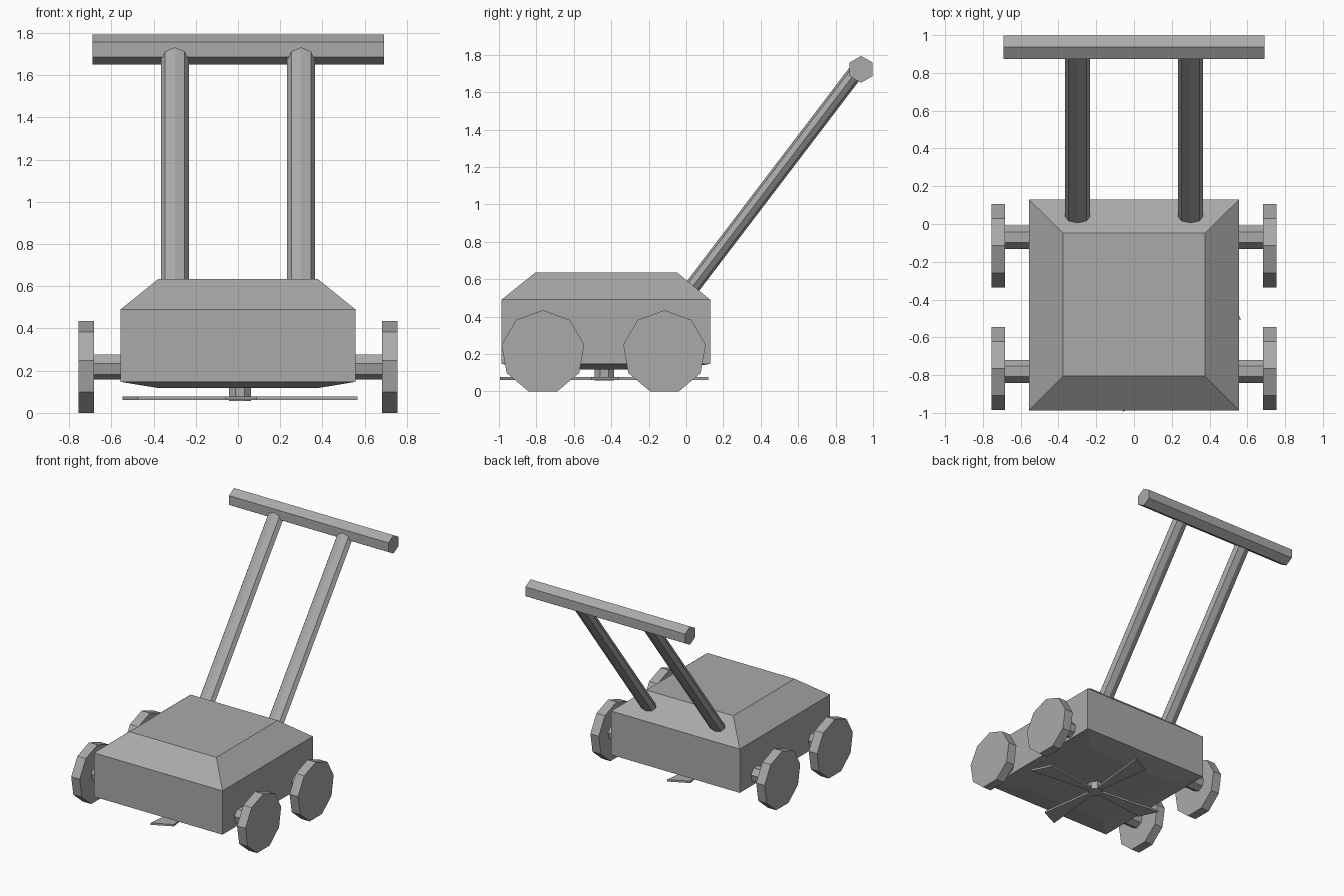
import bpy, bmesh
from math import sin, cos, pi
from mathutils import Vector, Matrix

default = bpy.data.objects.get("Cube")
if default:
    bpy.data.objects.remove(default, do_unlink=True)

grey = bpy.data.materials.new("plain grey")
grey.use_nodes = True
colour = (0.4, 0.4, 0.4, 1)
grey.diffuse_color = colour
grey.node_tree.nodes["Principled BSDF"].inputs["Base Color"].default_value = colour


def loft(name, rings):
    """Skin equal-sized rings of points into a closed flat-faced solid."""
    bm = bmesh.new()
    loops = [[bm.verts.new(p) for p in ring] for ring in rings]
    n = len(loops[0])
    for a, b in zip(loops, loops[1:]):
        for i in range(n):
            j = (i + 1) % n
            bm.faces.new((a[i], a[j], b[j], b[i]))
    bm.faces.new(loops[0])
    bm.faces.new(loops[-1])
    bmesh.ops.recalc_face_normals(bm, faces=bm.faces)
    mesh = bpy.data.meshes.new(name)
    bm.to_mesh(mesh)
    bm.free()
    mesh.materials.append(grey)
    obj = bpy.data.objects.new(name, mesh)
    bpy.context.collection.objects.link(obj)
    return obj


def prism(name, sides, start, end, u, v, turn=0.0):
    """Prism from start to end; u and v are the cross-section half-axes."""
    ring = []
    for i in range(sides):
        a = turn + 2 * pi * i / sides
        ring.append(Vector(u) * cos(a) + Vector(v) * sin(a))
    return loft(name, [[Vector(c) + p for p in ring] for c in (start, end)])


def rectangle(half_x, y0, y1, z):
    return [(-half_x, y0, z), (half_x, y0, z), (half_x, y1, z), (-half_x, y1, z)]


# Body: box with bevelled top and shallow bevelled underside
loft("body", [
    rectangle(0.38, -0.81, -0.05, 0.118),
    rectangle(0.557, -0.987, 0.13, 0.147),
    rectangle(0.557, -0.987, 0.13, 0.49),
    rectangle(0.377, -0.806, -0.047, 0.635),
])

# Wheels and axles
for end, wheel_y, axle_y in (("front", -0.765, -0.78), ("rear", -0.115, -0.07)):
    r = 0.0626
    prism(end + "_axle", 7, (-0.7, axle_y, 0.22), (0.7, axle_y, 0.22),
          (0, 0, -r), (0, r, 0))
    for side, s in (("left", 1), ("right", -1)):
        r_wheel = 0.224
        prism(f"{end}_{side}_wheel", 9, (s * 0.682, wheel_y, 0.2105),
              (s * 0.755, wheel_y, 0.2105), (0, 0, r_wheel), (0, r_wheel, 0))

# Handle: two slanted flattened posts and a hexagonal grip
low, high = Vector((0, -0.02, 0.488)), Vector((0, 0.918, 1.72))
along = (high - low).normalized()
across = Vector((1, 0, 0)).cross(along) * 0.042
for side, s in (("left", 1), ("right", -1)):
    x = Vector((s * 0.299, 0, 0))
    prism(side + "_handle_post", 8, low + x, high + x, (0.066, 0, 0), across)
prism("handle_grip", 6, (-0.69, 0.936, 1.722), (0.692, 0.936, 1.722),
      (0, 0, 0.072), (0, 0.072, 0))

# Cutting rotor: hub and four flared arms with slanted ends
centre = Vector((0.01, -0.437, 0))
prism("rotor_hub", 8, centre + Vector((0, 0, 0.057)), centre + Vector((0, 0, 0.13)),
      (0.057, 0, 0), (0, 0.057, 0), pi / 8)
arm = [(0, -0.015), (0.557, -0.07), (0.485, 0.08), (0, 0.015)]
for i in range(4):
    turn = Matrix.Rotation(i * pi / 2, 3, "Z")
    loft(f"rotor_blade_{i + 1}",
         [[centre + turn @ Vector((x, y, z)) for x, y in arm] for z in (0.062, 0.077)])
